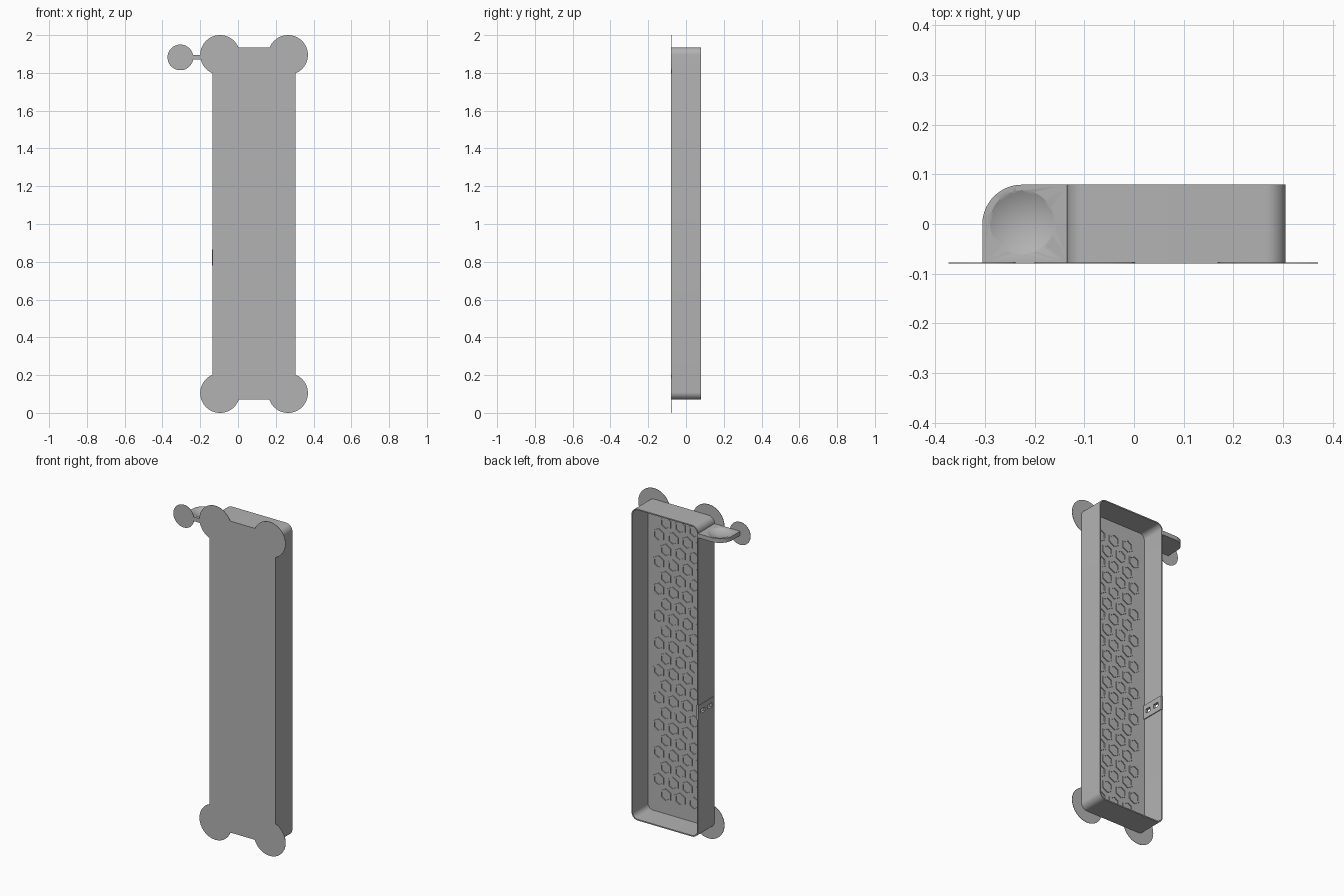
import bpy, bmesh, math
from mathutils import Matrix

cube = bpy.data.objects.get("Cube")
if cube:
    bpy.data.objects.remove(cube, do_unlink=True)

grey = bpy.data.materials.new("plain_grey")
grey.use_nodes = True
grey.diffuse_color = (0.45, 0.45, 0.45, 1)
grey.node_tree.nodes["Principled BSDF"].inputs["Base Color"].default_value = grey.diffuse_color

X0, X1, Z0, Z1 = -0.135, 0.305, 0.07, 1.935   # case extents
FRONT, BACK, FLOOR = -0.079, 0.079, -0.066    # depths along y
WALL, CORNER = 0.007, 0.04


def finish(name, bm, smooth=True):
    bmesh.ops.recalc_face_normals(bm, faces=bm.faces)
    mesh = bpy.data.meshes.new(name)
    bm.to_mesh(mesh)
    bm.free()
    mesh.materials.append(grey)
    ob = bpy.data.objects.new(name, mesh)
    bpy.context.collection.objects.link(ob)
    if smooth:
        bpy.ops.object.select_all(action="DESELECT")
        ob.select_set(True)
        bpy.context.view_layer.objects.active = ob
        bpy.ops.object.shade_smooth_by_angle(angle=math.radians(30))
    return ob


def arc(cx, cy, r, a0, a1, n):
    return [(cx + r * math.cos(math.radians(a0 + (a1 - a0) * i / n)),
             cy + r * math.sin(math.radians(a0 + (a1 - a0) * i / n))) for i in range(n + 1)]


def rounded_rect(inset):
    r = CORNER - inset
    a, b, c, d = X0 + CORNER, X1 - CORNER, Z0 + CORNER, Z1 - CORNER
    return (arc(b, d, r, 0, 90, 10) + arc(a, d, r, 90, 180, 10)
            + arc(a, c, r, 180, 270, 10) + arc(b, c, r, 270, 360, 10))


def loft(bm, rings, closed=False):
    loops = [[bm.verts.new(p) for p in ring] for ring in rings]
    pairs = list(zip(loops, loops[1:]))
    if closed:
        pairs.append((loops[-1], loops[0]))
    else:
        bm.faces.new(loops[0])
        bm.faces.new(loops[-1])
    for p, q in pairs:
        for i in range(len(p)):
            j = (i + 1) % len(p)
            bm.faces.new((p[i], p[j], q[j], q[i]))


def at_y(outline, y):
    return [(x, y, z) for x, z in outline]


def box(name, x0, x1, y0, y1, z0, z1):
    bm = bmesh.new()
    loft(bm, [[(x0, y0, z), (x1, y0, z), (x1, y1, z), (x0, y1, z)] for z in (z0, z1)])
    return finish(name, bm, False)


def cut(target, cutter):
    mod = target.modifiers.new("cut", "BOOLEAN")
    mod.operation = "DIFFERENCE"
    mod.solver = "EXACT"
    mod.object = cutter
    cutter.hide_render = True
    cutter.hide_set(True)


# Shallow case, open at the back
bm = bmesh.new()
outer, inner = rounded_rect(0), rounded_rect(WALL)
loft(bm, [at_y(outer, FRONT), at_y(outer, BACK), at_y(inner, BACK), at_y(inner, FLOOR)])
case = finish("case", bm)

# Thin round feet spread over the front plane
for name, x, z, r in (("bottom_right_disc", -0.095, 0.105, 0.105),
                      ("bottom_left_disc", 0.265, 0.105, 0.105),
                      ("top_right_disc", -0.095, 1.895, 0.105),
                      ("top_left_disc", 0.265, 1.895, 0.105),
                      ("tab_disc", -0.305, 1.882, 0.068)):
    bm = bmesh.new()
    ring = arc(x, z, r, 0, 360, 64)[:-1]
    loft(bm, [at_y(ring, FRONT), at_y(ring, FRONT + 0.002)])
    finish(name, bm)

# Thumb tab with one round corner and a dished top
bm = bmesh.new()
outline = [(X0 + 0.004, BACK), *arc(-0.225, BACK - 0.08, 0.08, 90, 180, 20),
           (-0.305, FRONT), (X0 + 0.004, FRONT)]
loft(bm, [[(x, y, z) for x, y in outline] for z in (1.87, 1.895)])
tab = finish("thumb_tab", bm)
bm = bmesh.new()
bmesh.ops.create_uvsphere(bm, u_segments=64, v_segments=64, radius=0.14,
                          matrix=Matrix.Translation((-0.225, 0.003, 1.879 + 0.14)))
cut(tab, finish("dish_cutter", bm))

# Latch plate through the right wall, with two slots
latch = box("latch_plate", X0 - 0.003, X0 + 0.012, FLOOR - 0.005, BACK, 0.78, 0.865)
for i, y in enumerate((-0.03, 0.035)):
    slot = box(f"slot_cutter_{i}", X0 - 0.05, X0 + 0.05, y - 0.018, y + 0.018, 0.81, 0.835)
    cut(latch, slot)
    cut(case, slot)

# Honeycomb of raised rings on the inner floor
bm = bmesh.new()
PITCH, R = 0.094, 0.04
ROW = PITCH * math.sqrt(3) / 2
cx, cz = (X0 + X1) / 2, (Z0 + Z1) / 2
for row in range(-11, 12):
    for col in range(-3, 4):
        x = cx + (col + 0.5 * (row % 2)) * PITCH
        z = cz + row * ROW
        if X0 + 0.045 < x < X1 - 0.045 and Z0 + 0.045 < z < Z1 - 0.045:
            big, small = (arc(x, z, r, 30, 390, 6)[:-1] for r in (R, R * 0.72))
            loft(bm, [at_y(big, FLOOR - 0.001), at_y(big, FLOOR + 0.005),
                      at_y(small, FLOOR + 0.005), at_y(small, FLOOR - 0.001)], closed=True)
finish("honeycomb_pattern", bm, False)
